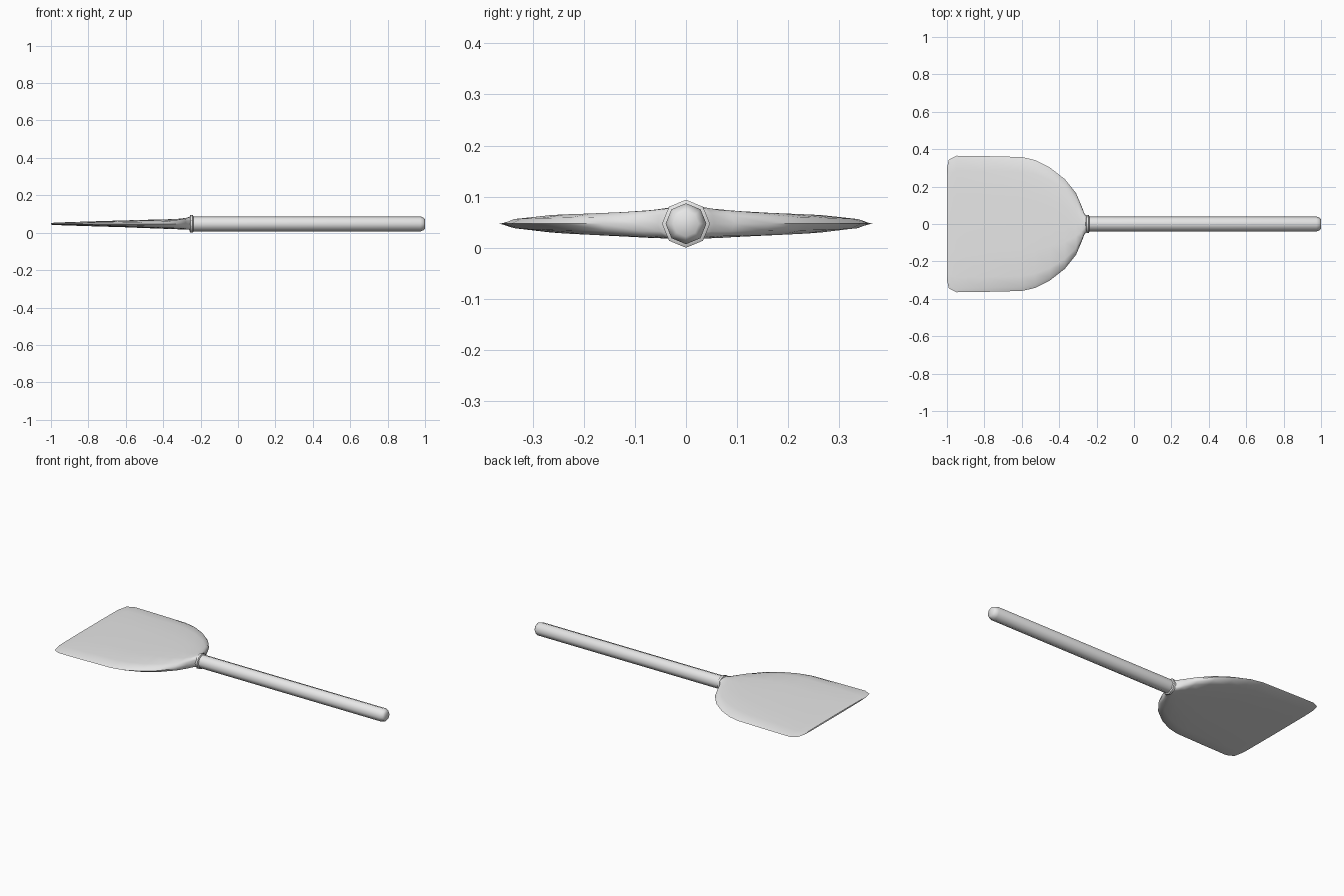
import bpy, bmesh
from math import sin, cos, pi, radians

cube = bpy.data.objects.get("Cube")
if cube:
    bpy.data.objects.remove(cube, do_unlink=True)

grey = bpy.data.materials.new("light_grey")
grey.use_nodes = True
colour = (0.8, 0.8, 0.8, 1)
grey.diffuse_color = colour
grey.node_tree.nodes["Principled BSDF"].inputs["Base Color"].default_value = colour

AXIS_Z = 0.047


def loft(name, rings, angle):
    """Skin a list of equal-length point rings and cap both ends."""
    bm = bmesh.new()
    rows = [[bm.verts.new(p) for p in ring] for ring in rings]
    n = len(rows[0])
    for a, b in zip(rows, rows[1:]):
        for i in range(n):
            j = (i + 1) % n
            bm.faces.new((a[i], a[j], b[j], b[i]))
    bm.faces.new(rows[0])
    bm.faces.new(rows[-1])
    bmesh.ops.recalc_face_normals(bm, faces=bm.faces)
    mesh = bpy.data.meshes.new(name)
    bm.to_mesh(mesh)
    bm.free()
    mesh.materials.append(grey)
    obj = bpy.data.objects.new(name, mesh)
    bpy.context.collection.objects.link(obj)
    bpy.ops.object.select_all(action="DESELECT")
    obj.select_set(True)
    bpy.context.view_layer.objects.active = obj
    bpy.ops.object.shade_smooth_by_angle(angle=radians(angle))
    return obj


def octagon(x, r):
    return [(x, r * cos(i * pi / 4), AXIS_Z + r * sin(i * pi / 4)) for i in range(8)]


# Lens-shaped blade section: (fraction of half width, fraction of height)
HALF = [(1, 0), (0.94, 0.48), (0.78, 0.8), (0.4, 0.96)]


def section(x, width, top, bottom):
    upper = HALF + [(0, 1)] + [(-f, h) for f, h in reversed(HALF)]
    lower = [(-f, h) for f, h in HALF[1:]] + [(0, 1)] + HALF[:0:-1]
    ring = [(x, f * width, AXIS_Z + h * (top - AXIS_Z)) for f, h in upper]
    return ring + [(x, f * width, AXIS_Z - h * (AXIS_Z - bottom)) for f, h in lower]


# Blade: x, half width, top z, bottom z
blade = [
    (-1.0, 0.30, 0.052, 0.043), (-0.99, 0.345, 0.053, 0.042),
    (-0.95, 0.365, 0.055, 0.040), (-0.8, 0.363, 0.060, 0.035),
    (-0.6, 0.358, 0.066, 0.029), (-0.53, 0.342, 0.068, 0.026),
    (-0.45, 0.302, 0.070, 0.023), (-0.37, 0.24, 0.072, 0.020),
    (-0.31, 0.165, 0.075, 0.018), (-0.28, 0.095, 0.079, 0.017),
    (-0.265, 0.055, 0.083, 0.016), (-0.245, 0.036, 0.085, 0.014),
]
loft("blade", [section(*row) for row in blade], 60)

# Collar where the handle meets the blade
loft("collar", [octagon(x, r) for x, r in
                [(-0.258, 0.040), (-0.255, 0.047), (-0.242, 0.047), (-0.238, 0.040)]], 50)

# Round-ended handle
loft("handle", [octagon(x, r) for x, r in
                [(-0.25, 0.04), (0.975, 0.04), (0.992, 0.034), (1.0, 0.025)]], 50)
